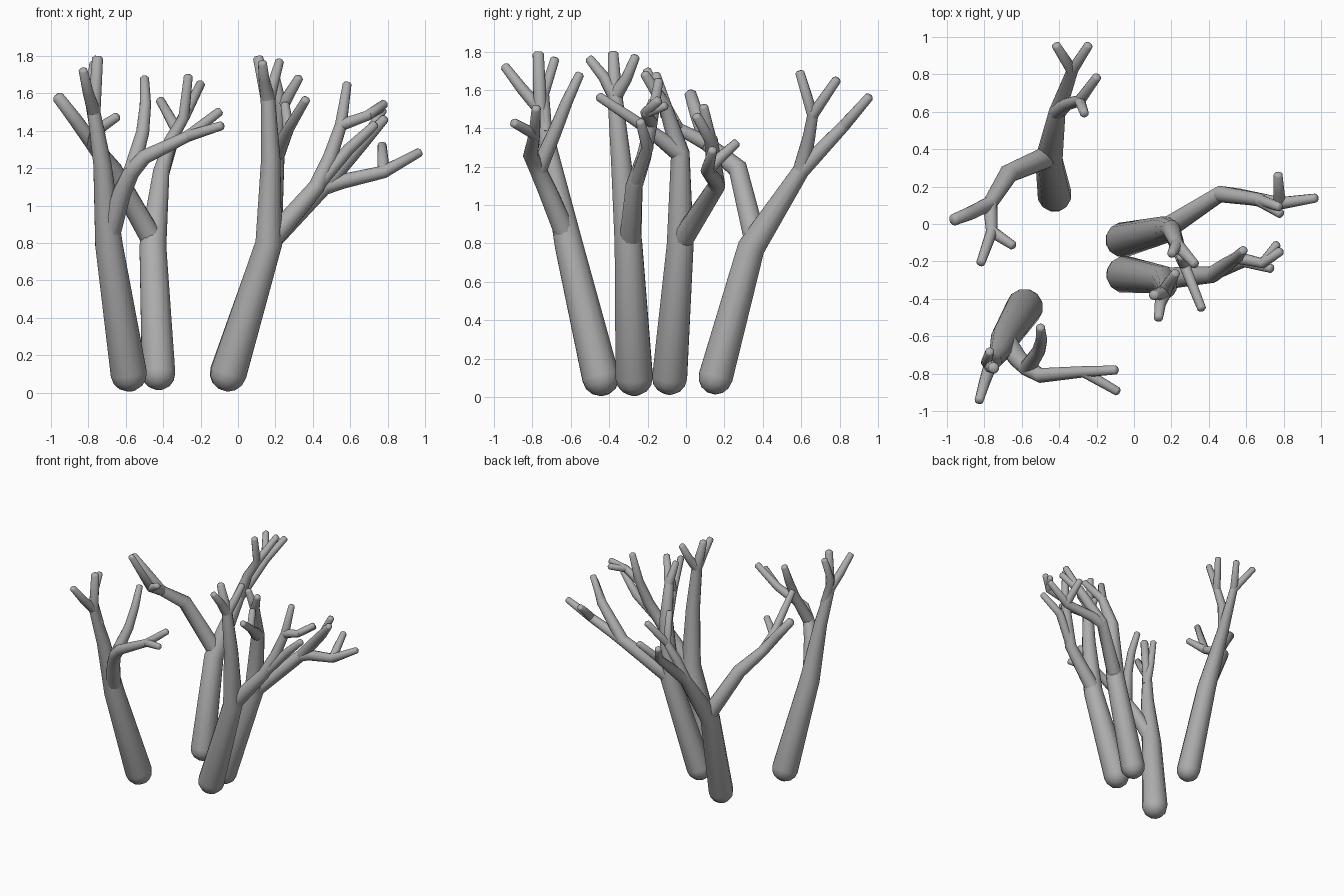
import bpy, bmesh, math
from mathutils import Vector

SIDES = 12
bark = bpy.data.materials.new("grey_bark")
bark.diffuse_color = (0.42, 0.42, 0.42, 1)


def tube(bm, path, dome=False):
    """Tapered limb through (x, y, z, radius) points, with blunt rounded ends."""
    pts = [(Vector(p[:3]), p[3]) for p in path]
    d0 = (pts[1][0] - pts[0][0]).normalized()
    d1 = (pts[-1][0] - pts[-2][0]).normalized()
    if dome:  # rounded trunk foot
        c, r = pts[0]
        pts = [(c - d0 * r * math.cos(a), r * math.sin(a))
               for a in (math.radians(v) for v in (15, 40, 65))] + pts
    c, r = pts[-1]
    pts[-1] = (c - d1 * r * 0.4, r)
    pts.append((c, r * 0.6))
    # carry one side vector along the path so the limb does not twist
    side = d0.orthogonal().normalized()
    rings = []
    for i, (c, r) in enumerate(pts):
        before = (c - pts[i - 1][0]).normalized() if i else d0
        after = (pts[i + 1][0] - c).normalized() if i < len(pts) - 1 else d1
        t = (before + after).normalized()
        side = (side - t * side.dot(t)).normalized()
        up = t.cross(side)
        rings.append([bm.verts.new(c + r * (side * math.cos(a) + up * math.sin(a)))
                      for a in (2 * math.pi * k / SIDES for k in range(SIDES))])
    for a, b in zip(rings, rings[1:]):
        for k in range(SIDES):
            n = (k + 1) % SIDES
            bm.faces.new((a[k], a[n], b[n], b[k]))
    bm.faces.new(rings[0][::-1])
    bm.faces.new(rings[-1])


def tree(name, trunk, limbs):
    bm = bmesh.new()
    tube(bm, trunk, dome=True)
    for limb in limbs:
        tube(bm, limb)
    me = bpy.data.meshes.new(name)
    bm.to_mesh(me)
    bm.free()
    me.materials.append(bark)
    ob = bpy.data.objects.new(name, me)
    bpy.context.collection.objects.link(ob)
    bpy.ops.object.select_all(action='DESELECT')
    ob.select_set(True)
    bpy.context.view_layer.objects.active = ob
    bpy.ops.object.shade_smooth_by_angle(angle=math.radians(50))


T = 0.024  # twig tip radius

# Back tree: one limb leaning back, one reaching left
fork = (-0.46, 0.36, 0.82, 0.06)
back = (-0.41, 0.60, 1.18, 0.045)
twig = (-0.29, 0.66, 1.47, 0.03)
left = (-0.77, 0.11, 1.32, 0.04)
hook = (-0.76, -0.04, 1.40, 0.032)
tree("back_tree",
     [(-0.425, 0.155, 0.105, 0.092), (-0.455, 0.34, 0.78, 0.074), back,
      (-0.33, 0.82, 1.41, 0.032), (-0.42, 0.96, 1.57, T)],
     [[(-0.33, 0.82, 1.41, 0.03), (-0.24, 0.96, 1.57, T)],
      [back, (-0.36, 0.64, 1.35, 0.034), twig, (-0.265, 0.59, 1.70, T)],
      [twig, (-0.195, 0.79, 1.66, T)],
      [fork, (-0.67, 0.27, 1.19, 0.052), left, (-0.87, 0.06, 1.46, 0.037),
       (-0.97, 0.02, 1.59, 0.032)],
      [left, hook, (-0.82, -0.21, 1.71, T)],
      [hook, (-0.64, -0.12, 1.48, T)]])

# Front left tree: upright limb and a limb sweeping right
fork = (-0.69, -0.62, 0.83, 0.058)
top = (-0.77, -0.76, 1.50, 0.036)
elbow = (-0.57, -0.77, 1.18, 0.045)
twig = (-0.27, -0.79, 1.37, 0.03)
tree("front_left_tree",
     [(-0.585, -0.445, 0.105, 0.1), (-0.69, -0.61, 0.79, 0.076),
      (-0.725, -0.70, 1.22, 0.05), top, (-0.75, -0.77, 1.80, 0.03)],
     [[top, (-0.80, -0.85, 1.60, 0.03), (-0.83, -0.95, 1.73, T)],
      [(-0.74, -0.73, 1.38, 0.034), (-0.79, -0.74, 1.58, 0.028), (-0.77, -0.68, 1.77, T)],
      [fork, (-0.62, -0.72, 1.07, 0.05), elbow, (-0.50, -0.81, 1.26, 0.04), twig,
       (-0.09, -0.78, 1.51, T)],
      [twig, (-0.08, -0.90, 1.43, T)],
      [elbow, (-0.51, -0.68, 1.39, 0.036), (-0.495, -0.62, 1.54, 0.031),
       (-0.50, -0.55, 1.69, T)]])

# Front right tree: straight upright limb and a limb reaching right
fork = (0.18, -0.29, 0.82, 0.058)
top = (0.16, -0.37, 1.57, 0.04)
up = (0.55, -0.18, 1.43, 0.033)
twig = (0.69, -0.21, 1.48, 0.028)
tree("front_right_tree",
     [(-0.05, -0.27, 0.105, 0.1), (0.165, -0.30, 0.80, 0.074),
      (0.175, -0.34, 1.25, 0.053), top, (0.105, -0.38, 1.80, 0.028)],
     [[top, (0.14, -0.43, 1.67, 0.03), (0.13, -0.51, 1.77, T)],
      [top, (0.19, -0.31, 1.66, 0.03), (0.225, -0.26, 1.78, T)],
      [fork, (0.42, -0.27, 1.10, 0.045), (0.49, -0.22, 1.25, 0.04), up,
       (0.585, -0.14, 1.66, T)],
      [up, twig, (0.79, -0.14, 1.55, T)],
      [twig, (0.77, -0.10, 1.52, 0.022)],
      [(0.42, -0.27, 1.10, 0.036), (0.59, -0.20, 1.30, 0.032),
       (0.74, -0.24, 1.44, T)]])

# Inner right tree: hooked upright limb and a low limb reaching right
fork = (0.18, -0.02, 0.82, 0.058)
bend = (0.20, -0.03, 1.27, 0.05)
crown = (0.23, -0.11, 1.52, 0.035)
twig = (0.27, -0.22, 1.41, 0.03)
arm = (0.46, 0.16, 1.10, 0.045)
hand = (0.78, 0.11, 1.18, 0.034)
tree("inner_right_tree",
     [(-0.06, -0.085, 0.105, 0.094), (0.165, -0.03, 0.80, 0.072), bend, crown,
      (0.33, -0.22, 1.69, T)],
     [[crown, (0.20, -0.16, 1.69, T)],
      [bend, twig, (0.365, -0.46, 1.57, T)],
      [twig, (0.25, -0.17, 1.55, T)],
      [fork, arm, (0.56, 0.15, 1.13, 0.04), hand, (0.98, 0.14, 1.29, T)],
      [hand, (0.775, 0.17, 1.24, 0.03), (0.77, 0.27, 1.33, T)],
      [arm, (0.67, 0.13, 1.34, 0.036), (0.79, 0.05, 1.47, T)],
      [(0.67, 0.13, 1.34, 0.03), (0.78, 0.09, 1.52, T)]])
